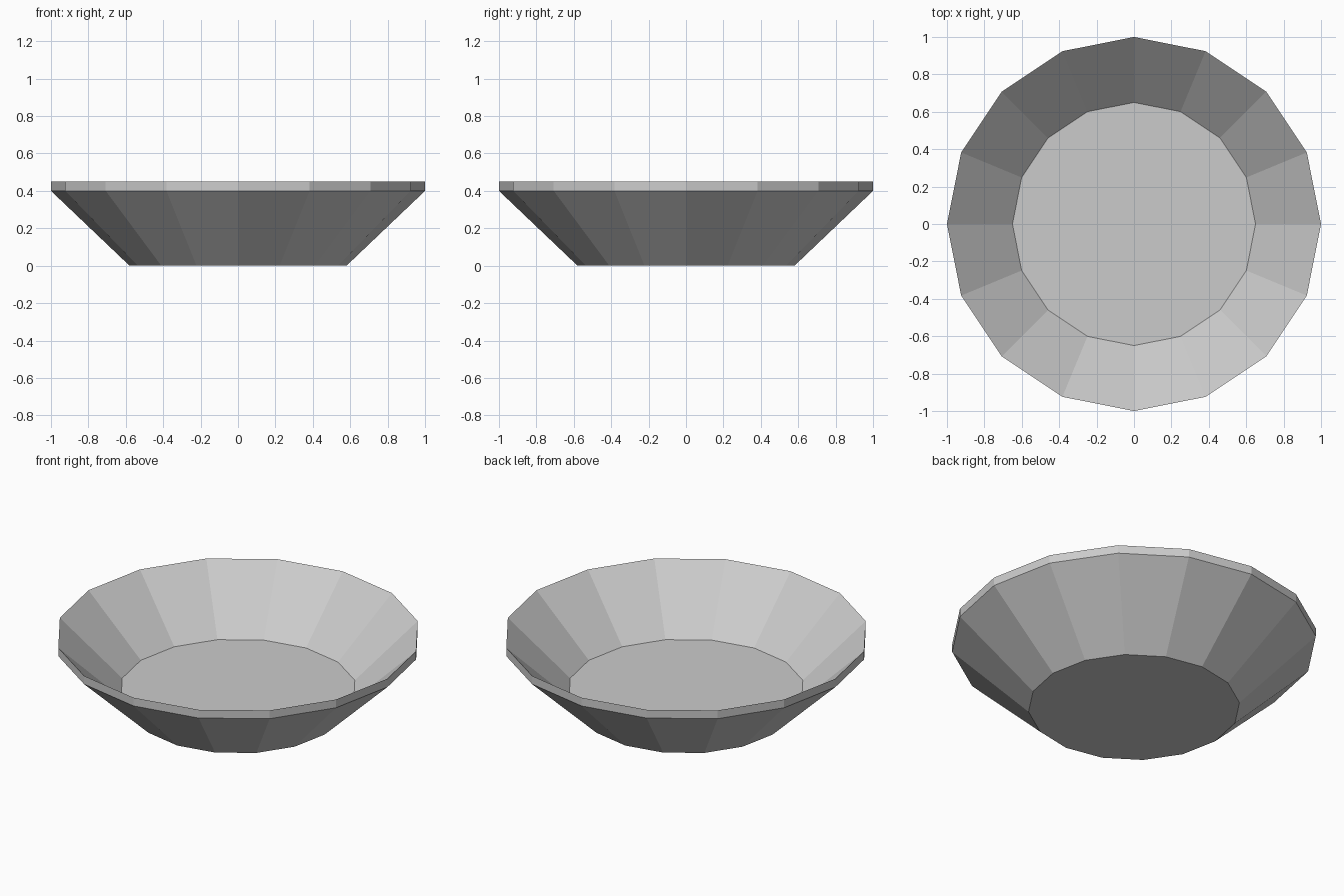
import bpy
import bmesh
from math import cos, sin, tau

default = bpy.data.objects.get("Cube")
if default:
    bpy.data.objects.remove(default, do_unlink=True)

SIDES = 16

# Pale grey material
grey = bpy.data.materials.new("pale_grey")
grey.use_nodes = True
colour = (0.6, 0.6, 0.6, 1)
grey.diffuse_color = colour
grey.node_tree.nodes["Principled BSDF"].inputs["Base Color"].default_value = colour

# Profile (radius, height): base, outer wall, rim band, inner floor
profile = [(0.58, 0), (1, 0.4), (1, 0.45), (0.65, 0.12)]

bm = bmesh.new()
rings = [[bm.verts.new((r * cos(tau * i / SIDES), r * sin(tau * i / SIDES), z))
          for i in range(SIDES)] for r, z in profile]

# Walls between neighbouring rings
for low, high in zip(rings, rings[1:]):
    for i in range(SIDES):
        j = (i + 1) % SIDES
        bm.faces.new((low[i], low[j], high[j], high[i]))

# Underside and inner floor
bm.faces.new(rings[0][::-1])
bm.faces.new(rings[-1])
bmesh.ops.recalc_face_normals(bm, faces=bm.faces)

mesh = bpy.data.meshes.new("bowl")
bm.to_mesh(mesh)
bm.free()
mesh.materials.append(grey)
bpy.context.collection.objects.link(bpy.data.objects.new("bowl", mesh))
